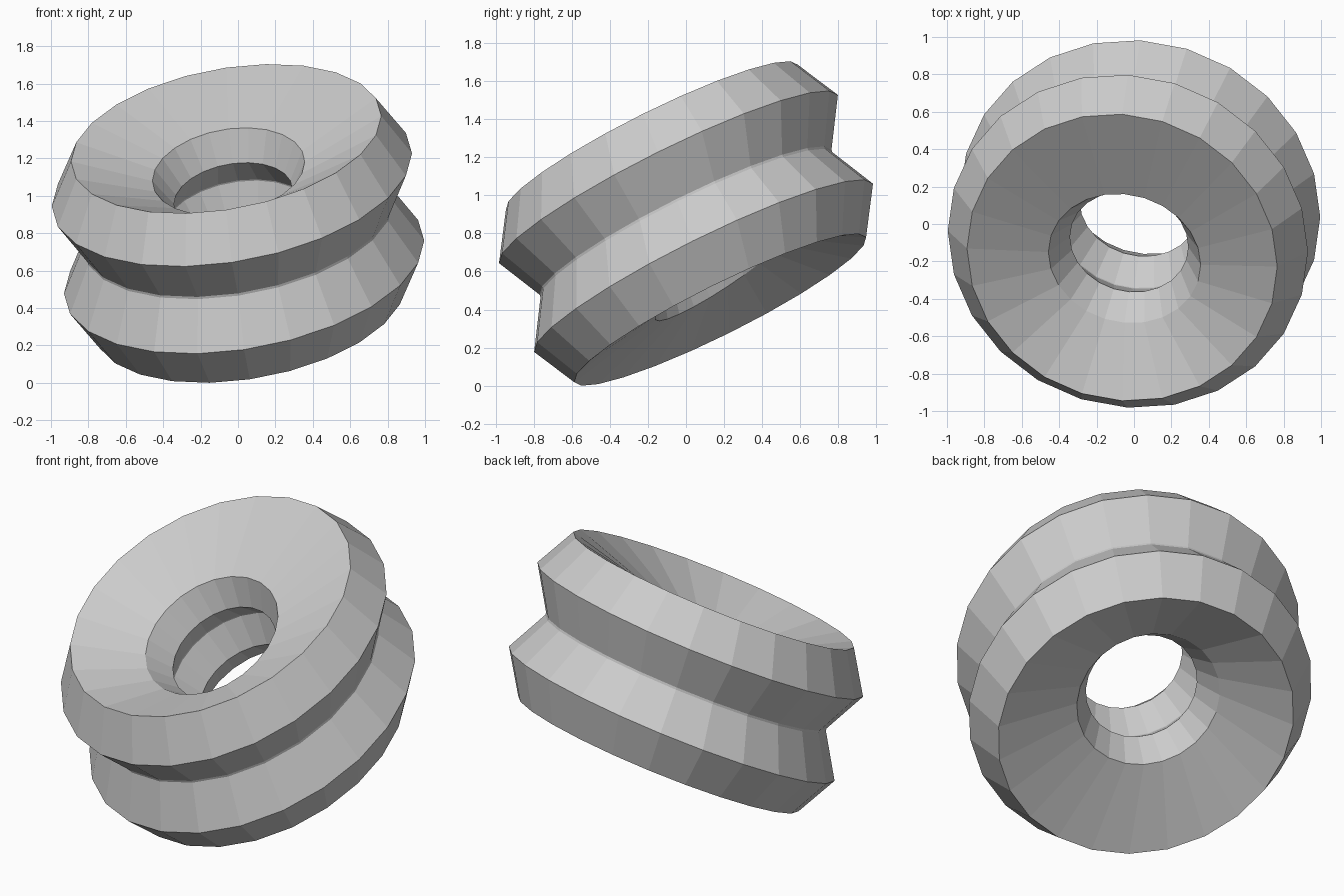
import bpy, bmesh, math
from mathutils import Vector

if "Cube" in bpy.data.objects:
    bpy.data.objects.remove(bpy.data.objects["Cube"])

SIDES = 24
CENTRE = Vector((0, 0, 0.848))


def ring_points(axis, radius, height, z_stretch):
    """Points of a tilted ring at a height along its axis."""
    n = Vector(axis).normalized()
    u = (Vector((1, 0, 0)) - n * n.x).normalized()
    v = n.cross(u)
    pts = []
    for i in range(SIDES):
        a = 2 * math.pi * i / SIDES
        p = n * height + radius * (u * math.cos(a) + v * math.sin(a))
        p.z *= z_stretch
        pts.append(CENTRE + p)
    return pts


# Outer zigzag and inner bore: (radius, height along the axis)
OUTER_AXIS, INNER_AXIS = (-0.142, -0.401, 0.905), (-0.15, -0.545, 0.825)
outer = [(0.838, -0.447), (0.973, -0.23), (0.838, -0.006),
         (0.838, 0.006), (0.973, 0.23), (0.838, 0.447)]
inner = [(0.412, 0.338), (0.32, 0.175), (0.412, 0.004),
         (0.412, -0.004), (0.32, -0.175), (0.412, -0.338)]

# Loft a closed section around the axis
bm = bmesh.new()
rings = [[bm.verts.new(p) for p in ring_points(OUTER_AXIS, r, h, 1.12)] for r, h in outer]
rings += [[bm.verts.new(p) for p in ring_points(INNER_AXIS, r, h, 1.0)] for r, h in inner]
for k, ring in enumerate(rings):
    nxt = rings[(k + 1) % len(rings)]
    for i in range(SIDES):
        j = (i + 1) % SIDES
        bm.faces.new((ring[i], ring[j], nxt[j], nxt[i]))
bmesh.ops.recalc_face_normals(bm, faces=bm.faces)

# Rest the tilted body on the ground
low = min(v.co.z for v in bm.verts)
bmesh.ops.translate(bm, verts=bm.verts, vec=(0, 0, -low))

mesh = bpy.data.meshes.new("double_ring")
bm.to_mesh(mesh)
bm.free()
bpy.context.collection.objects.link(bpy.data.objects.new("double_ring", mesh))
